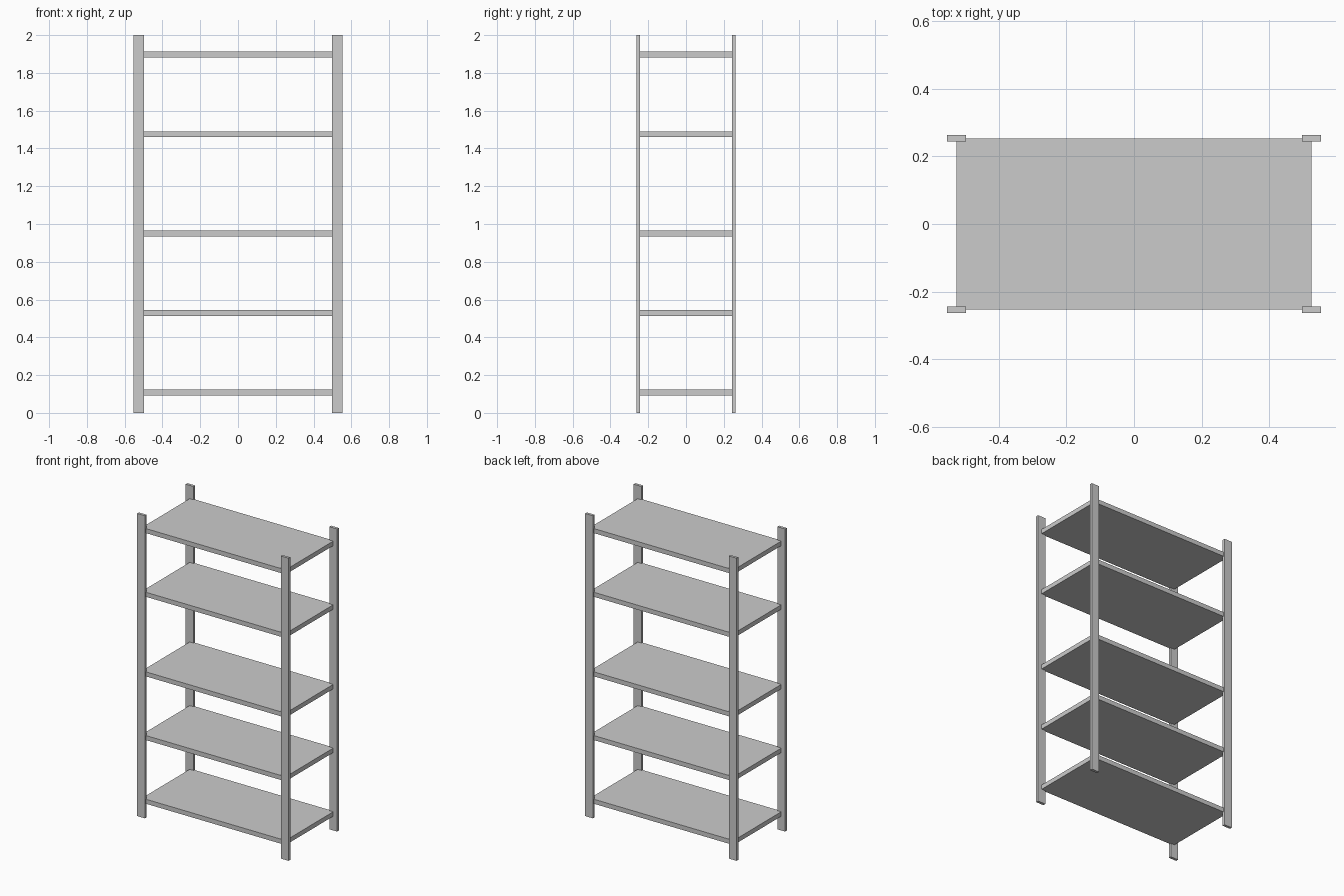
import bpy

if "Cube" in bpy.data.objects:
    bpy.data.objects.remove(bpy.data.objects["Cube"])


def box(name, x, y, z, sx, sy, sz):
    """Axis-aligned box given by centre and full size."""
    bpy.ops.mesh.primitive_cube_add(size=1, location=(x, y, z))
    ob = bpy.context.object
    ob.name = name
    ob.scale = (sx, sy, sz)
    bpy.ops.object.transform_apply(location=False, rotation=False, scale=True)
    return ob


# four flat upright posts, wide side facing front and back
for y, depth in ((-0.2535, "front"), (0.2535, "back")):
    for x, side in ((-0.525, "left"), (0.525, "right")):
        box(f"{depth}_{side}_post", x, y, 1.0, 0.057, 0.018, 2.0)

# five shelf boards, let into the middle of the posts
for i, z in enumerate((0.108, 0.529, 0.95, 1.476, 1.897), 1):
    box(f"shelf_{i}", 0, 0, z, 1.05, 0.506, 0.03)
